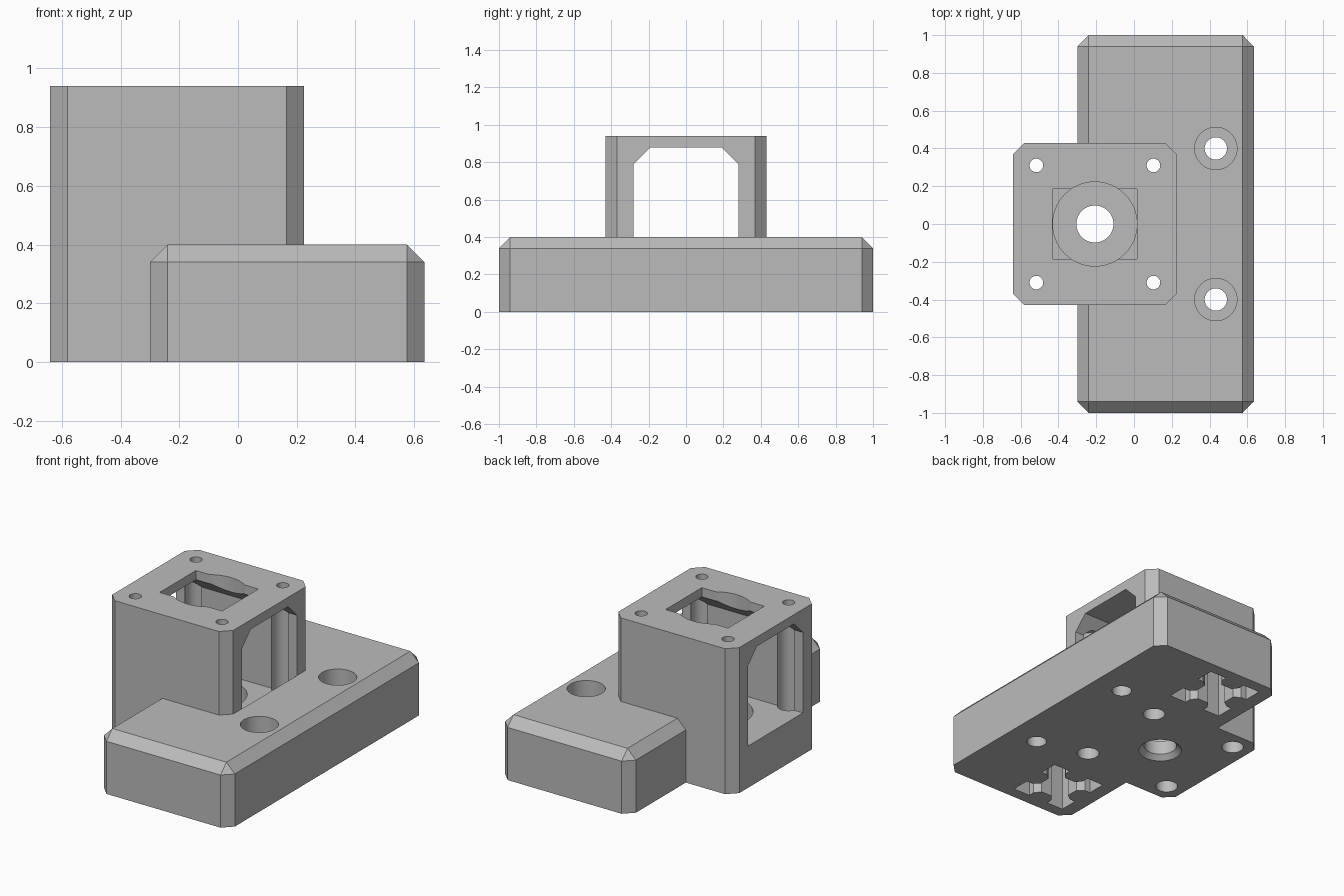
import bpy, bmesh, math

if "Cube" in bpy.data.objects:
    bpy.data.objects.remove(bpy.data.objects["Cube"])

grey = bpy.data.materials.new("plain_grey")
grey.diffuse_color = (0.5, 0.5, 0.5, 1)
grey.use_nodes = True
grey.node_tree.nodes["Principled BSDF"].inputs["Base Color"].default_value = grey.diffuse_color

CX = -0.207          # centre axis of the tower
C = 0.06             # chamfer size


def finish(bm, name):
    bmesh.ops.recalc_face_normals(bm, faces=bm.faces[:])
    me = bpy.data.meshes.new(name)
    bm.to_mesh(me)
    bm.free()
    ob = bpy.data.objects.new(name, me)
    bpy.context.collection.objects.link(ob)
    me.materials.append(grey)
    return ob


def box(name, x0, x1, y0, y1, z0, z1, bevel=None):
    """Box with the edges picked by bevel(edge) chamfered."""
    bm = bmesh.new()
    bmesh.ops.create_cube(bm, size=1)
    for v in bm.verts:
        v.co.x = x1 if v.co.x > 0 else x0
        v.co.y = y1 if v.co.y > 0 else y0
        v.co.z = z1 if v.co.z > 0 else z0
    if bevel:
        edges = [e for e in bm.edges if bevel(e)]
        bmesh.ops.bevel(bm, geom=edges, offset=C, segments=1,
                        profile=0.5, affect='EDGES')
    return finish(bm, name)


def prism(name, pts, direction):
    """Extrude a closed outline of 3D points."""
    bm = bmesh.new()
    f = bm.faces.new([bm.verts.new(p) for p in pts])
    r = bmesh.ops.extrude_face_region(bm, geom=[f])
    bmesh.ops.translate(bm, vec=direction,
                        verts=[v for v in r["geom"] if isinstance(v, bmesh.types.BMVert)])
    return finish(bm, name)


def cylinder(name, x, y, r0, z0, z1, r1=None, n=48):
    bm = bmesh.new()
    bmesh.ops.create_cone(bm, cap_ends=True, segments=n, radius1=r0,
                          radius2=r0 if r1 is None else r1, depth=z1 - z0)
    bmesh.ops.translate(bm, vec=(x, y, (z0 + z1) / 2), verts=bm.verts[:])
    return finish(bm, name)


def boolean(target, other, op):
    m = target.modifiers.new(op, 'BOOLEAN')
    m.operation, m.solver, m.object = op, 'EXACT', other
    bpy.context.view_layer.objects.active = target
    bpy.ops.object.modifier_apply(modifier=m.name)
    bpy.data.objects.remove(other)


def vertical(e):
    return abs(e.verts[0].co.z - e.verts[1].co.z) > 0.1


def vertical_or_top(e):
    return vertical(e) or min(v.co.z for v in e.verts) > 0.3


# Chamfered foot and upright tower joined into one block
block = box("bearing_bracket", -0.30, 0.635, -1, 1, 0, 0.40, vertical_or_top)
boolean(block, box("tower", -0.64, 0.225, -0.43, 0.43, 0, 0.94, vertical), 'UNION')

cutters = []

# Window through the tower with clipped upper corners
half = [(0.28, 0.27), (0.28, 0.79), (0.19, 0.88)]
outline = half + [(-y, z) for y, z in reversed(half)]
cutters.append(prism("window", [(-0.8, y, z) for y, z in outline], (1.0255, 0, 0)))

# Bearing seat, square top opening, shaft hole and its countersink
cutters += [
    cylinder("bearing_seat", CX, 0, 0.223, 0.12, 1.1, n=64),
    box("top_opening", CX - 0.2235, CX + 0.2235, -0.185, 0.185, 0.85, 1.1),
    cylinder("shaft_hole", CX, 0, 0.098, -0.1, 0.5),
    cylinder("countersink", CX, 0, 0.16, -0.03, 0.03, 0.098),
]

for s in (-1, 1):
    # Motor screw holes, wide from below and narrow through the top plate
    for x in (CX - 0.31, CX + 0.31):
        cutters.append(cylinder("screw_hole", x, s * 0.31, 0.036, 0.5, 1.1, n=32))
        cutters.append(cylinder("screw_access", x, s * 0.31, 0.066, -0.1, 0.88, n=32))
    # Counterbored mounting holes
    cutters.append(cylinder("mount_hole", 0.433, s * 0.40, 0.059, -0.1, 0.6))
    cutters.append(cylinder("mount_counterbore", 0.433, s * 0.40, 0.112, 0.20, 0.6))
    # Blind slotted-profile sockets underneath, a tongue on each side
    side = [(0.19, -0.19), (0.19, -0.07), (0.15, -0.07),
            (0.11, -0.04), (0.11, 0.04), (0.15, 0.07), (0.19, 0.07)]
    pts = []
    for k in range(4):
        c, d = round(math.cos(k * math.pi / 2)), round(math.sin(k * math.pi / 2))
        pts += [(-0.02 + c * x - d * y, s * 0.735 + d * x + c * y, -0.1) for x, y in side]
    cutters.append(prism("profile_socket", pts, (0, 0, 0.40)))

for c in cutters:
    boolean(block, c, 'DIFFERENCE')

# Single material, smooth bores and crisp edges
block.data.materials.clear()
block.data.materials.append(grey)
for p in block.data.polygons:
    p.material_index = 0
bpy.ops.object.select_all(action='DESELECT')
block.select_set(True)
bpy.context.view_layer.objects.active = block
bpy.ops.object.shade_smooth_by_angle(angle=math.radians(30))
